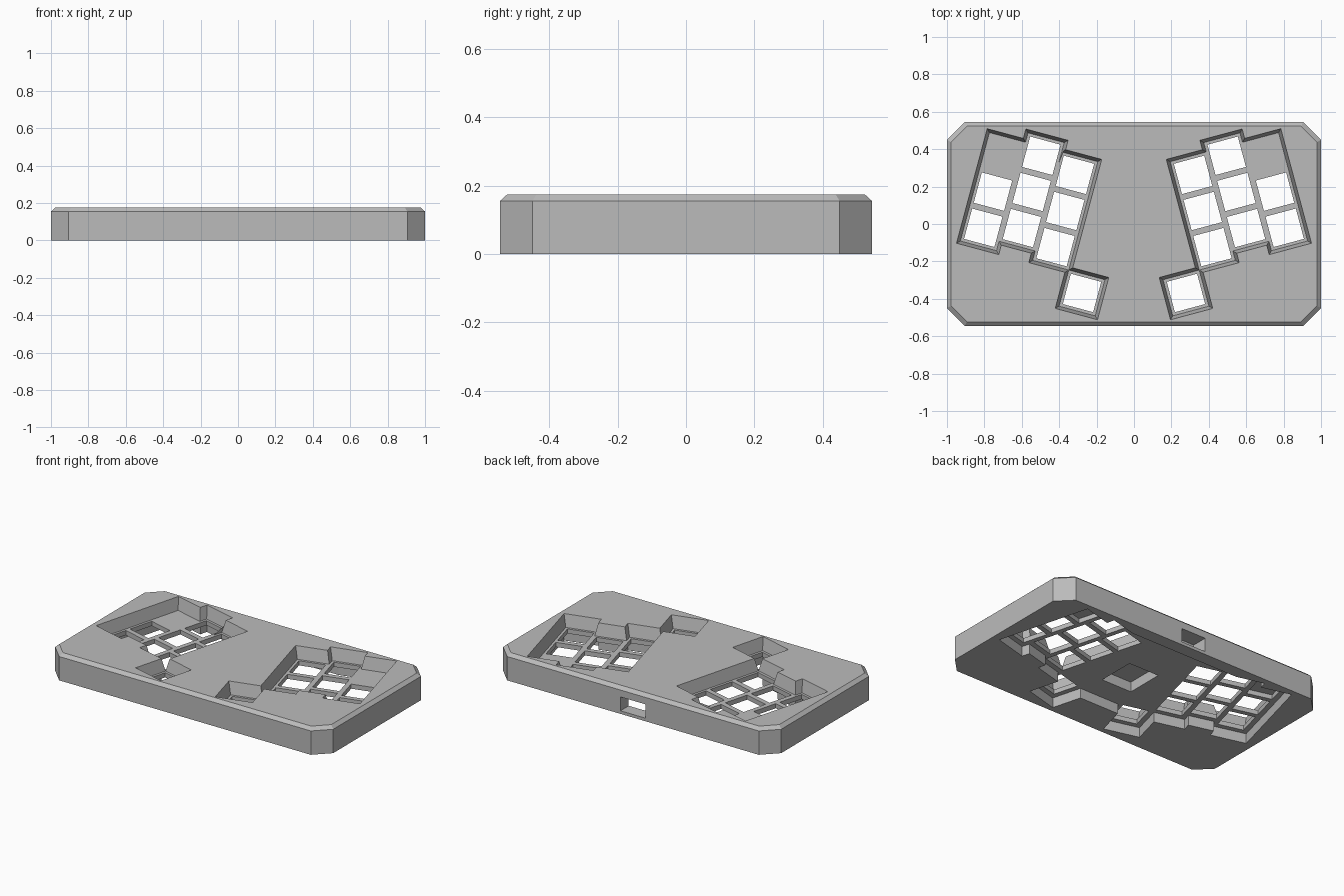
import bpy
import bmesh
import math
from mathutils import Vector

old = bpy.data.objects.get("Cube")
if old:
    bpy.data.objects.remove(old, do_unlink=True)

# Heights and key layout
RIM, TOP = 0.155, 0.175
PLATE_LOW, PLATE_HIGH = 0.065, 0.095
PITCH, HOLE, MARGIN = 0.2, 0.168, 0.017
TILT = math.radians(15)
ORIGIN = Vector((0.754, 0.173))

grey = bpy.data.materials.new("plain_grey")
grey.use_nodes = True
colour = (0.5, 0.5, 0.5, 1)
grey.diffuse_color = colour
grey.node_tree.nodes["Principled BSDF"].inputs["Base Color"].default_value = colour


def loft(name, rings):
    """Closed solid through rings given as (outline, height)."""
    bm = bmesh.new()
    loops = [[bm.verts.new((p[0], p[1], z)) for p in pts] for pts, z in rings]
    n = len(loops[0])
    bm.faces.new(loops[0])
    bm.faces.new(loops[-1])
    for a, b in zip(loops, loops[1:]):
        for i in range(n):
            j = (i + 1) % n
            bm.faces.new((a[i], a[j], b[j], b[i]))
    bmesh.ops.recalc_face_normals(bm, faces=bm.faces)
    mesh = bpy.data.meshes.new(name)
    bm.to_mesh(mesh)
    bm.free()
    obj = bpy.data.objects.new(name, mesh)
    mesh.materials.append(grey)
    return obj


def octagon(x, y, cut):
    """Rectangle outline with clipped corners."""
    return [(x, y - cut), (x - cut, y), (cut - x, y), (-x, y - cut),
            (-x, cut - y), (cut - x, -y), (x - cut, -y), (x, cut - y)]


def box(x, y0, y1):
    return [(-x, y0), (x, y0), (x, y1), (-x, y1)]


def key_square(side, u, v, size):
    """Tilted square around one key, on the side +1 or -1."""
    c, s = math.cos(TILT), math.sin(TILT)
    h = size / 2
    pts = []
    for du, dv in ((-h, -h), (h, -h), (h, h), (-h, h)):
        a, b = u + du, v + dv
        x = ORIGIN.x - a * c - b * s
        y = ORIGIN.y - a * s + b * c
        pts.append((side * x, y))
    return pts


# Case body with clipped corners and a chamfered top rim
case = loft("keyboard_case", [
    (octagon(1.0, 0.545, 0.095), 0),
    (octagon(1.0, 0.545, 0.095), RIM),
    (octagon(0.978, 0.523, 0.085), TOP)])
bpy.context.scene.collection.objects.link(case)

cutters = bpy.data.collections.new("cutters")
bpy.context.scene.collection.children.link(cutters)


def cutter(name, rings):
    obj = loft(name, rings)
    obj.hide_render = True
    cutters.objects.link(obj)


# Three staggered columns of three keys, plus one thumb key
keys = [(col * PITCH, row * PITCH + stagger)
        for col, stagger in enumerate((0, 0.052, 0)) for row in (-1, 0, 1)]
keys.append((3 * PITCH, -2 * PITCH))

wide = PITCH + 2 * MARGIN
slope = (wide - PITCH) / (TOP - PLATE_HIGH)
for side in (-1, 1):
    for u, v in keys:
        # Tapered well above the plate
        cutter("key_well", [
            (key_square(side, u, v, PITCH), PLATE_HIGH),
            (key_square(side, u, v, wide + slope * 0.02), TOP + 0.02)])
        # Switch opening through the plate
        cutter("switch_hole", [
            (key_square(side, u, v, HOLE), PLATE_LOW - 0.02),
            (key_square(side, u, v, HOLE), PLATE_HIGH + 0.02)])
        # Open space below the plate
        cutter("wiring_bay", [
            (key_square(side, u, v, wide), -0.02),
            (key_square(side, u, v, wide), PLATE_LOW)])

# Central wiring bay joining both halves from below
half = [(0.25, -0.32), (0.36, -0.24), (0.25, 0.3), (0.45, 0.46)]
middle = half + [(-x, y) for x, y in reversed(half)]
cutter("middle_bay", [(middle, -0.02), (middle, PLATE_LOW)])

# Deeper pocket for the controller board
pocket = box(0.11, -0.16, 0.09)
cutter("board_pocket", [(pocket, PLATE_LOW - 0.02), (pocket, 0.13)])

# Cable port in the back wall
port = box(0.09, 0.44, 0.6)
cutter("cable_port", [(port, 0.02), (port, 0.11)])

# Carve the case, then discard the cutters
mod = case.modifiers.new("carve", "BOOLEAN")
mod.operation = "DIFFERENCE"
mod.operand_type = "COLLECTION"
mod.collection = cutters
mod.solver = "EXACT"
mod.use_self = True
bpy.context.view_layer.objects.active = case
case.select_set(True)
bpy.ops.object.modifier_apply(modifier=mod.name)
for obj in list(cutters.objects):
    bpy.data.objects.remove(obj, do_unlink=True)
bpy.data.collections.remove(cutters)

# Merge the flat pieces left by the carving
bm = bmesh.new()
bm.from_mesh(case.data)
bmesh.ops.remove_doubles(bm, verts=bm.verts, dist=0.0001)
bmesh.ops.dissolve_limit(bm, angle_limit=0.01, verts=bm.verts, edges=bm.edges)
bmesh.ops.triangulate(bm, faces=[f for f in bm.faces if len(f.verts) > 4])
bm.to_mesh(case.data)
bm.free()
for poly in case.data.polygons:
    poly.material_index = 0
    poly.use_smooth = False
